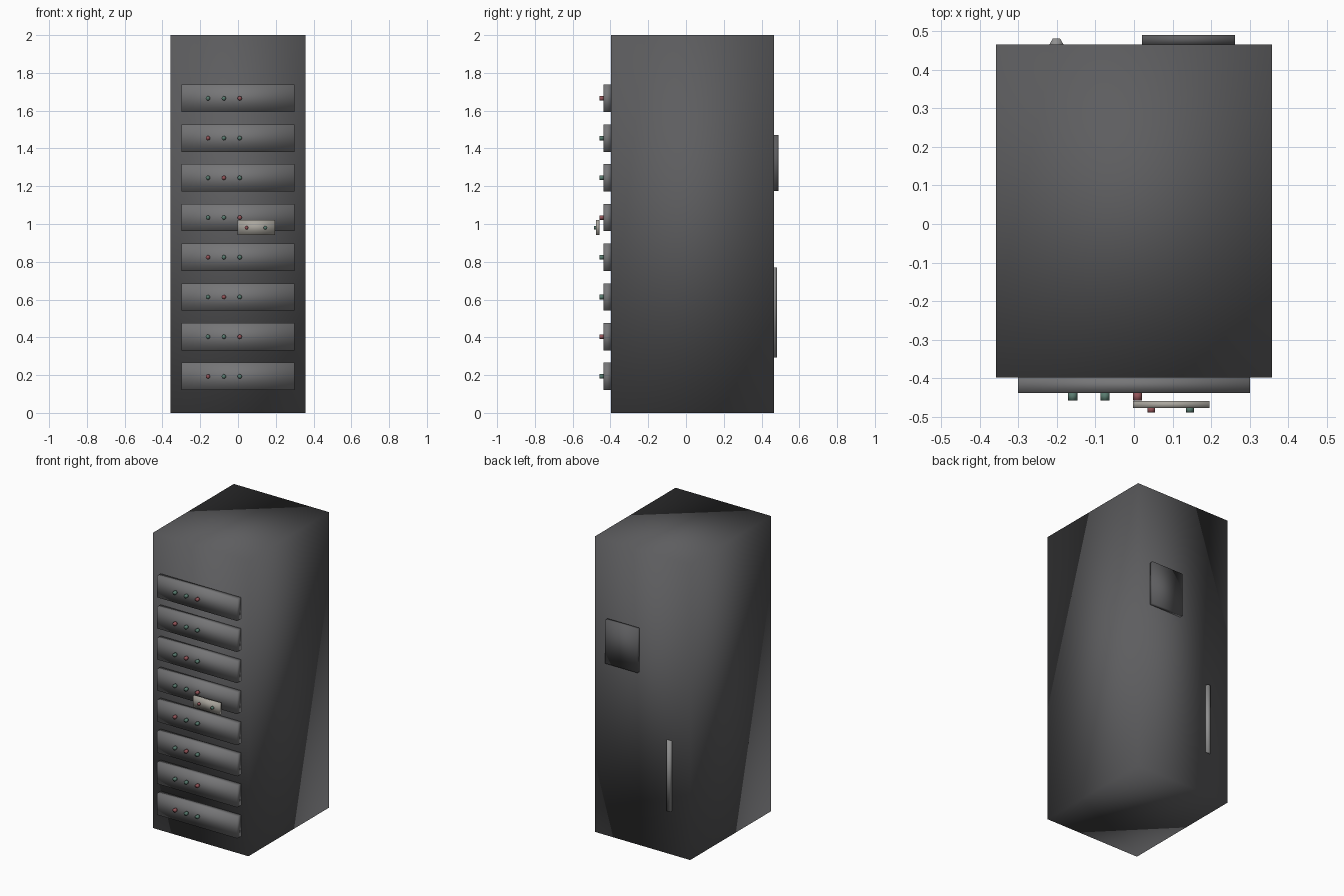
import bpy, math

if "Cube" in bpy.data.objects:
    bpy.data.objects.remove(bpy.data.objects["Cube"])


def material(name, rgb):
    m = bpy.data.materials.new(name)
    m.diffuse_color = (*rgb, 1)
    m.use_nodes = True
    m.node_tree.nodes["Principled BSDF"].inputs["Base Color"].default_value = m.diffuse_color
    return m


CABINET = material("dark_grey", (0.11, 0.11, 0.115))
PANEL = material("mid_grey", (0.18, 0.18, 0.185))
WARM = material("warm_grey", (0.40, 0.38, 0.34))
PIPE = material("pipe_grey", (0.28, 0.28, 0.28))
RED = material("red", (0.30, 0.09, 0.10))
GREEN = material("green", (0.10, 0.20, 0.16))


def finish(name, mat):
    ob = bpy.context.object
    ob.name = name
    ob.data.materials.append(mat)
    bpy.ops.object.transform_apply(location=False, rotation=True, scale=True)
    bpy.ops.object.shade_smooth()  # soft normals across the box corners
    return ob


def box(name, mat, x, y, z):
    """Box from (min, max) ranges on each axis."""
    bpy.ops.mesh.primitive_cube_add(size=1, location=[(a + b) / 2 for a, b in (x, y, z)])
    bpy.context.object.scale = [b - a for a, b in (x, y, z)]
    return finish(name, mat)


def light(name, mat, x, z, radius, y):
    """Small indicator cylinder facing the front."""
    bpy.ops.mesh.primitive_cylinder_add(
        vertices=8, radius=radius, depth=y[1] - y[0],
        location=(x, sum(y) / 2, z), rotation=(math.pi / 2, 0, 0))
    return finish(name, mat)


# Main cabinet
box("cabinet", CABINET, (-0.357, 0.357), (-0.398, 0.465), (0, 2))

# Eight rack units, each with three indicator lights (one red)
red_index = [0, 2, 1]
for i in range(8):
    z = 0.193 + 0.2103 * i
    box(f"rack_unit_{i}", PANEL, (-0.3, 0.3), (-0.438, -0.396), (z - 0.0725, z + 0.0725))
    for j in range(3):
        mat = RED if j == red_index[i % 3] else GREEN
        light(f"unit_light_{i}_{j}", mat, -0.159 + 0.084 * j, z, 0.012, (-0.457, -0.436))

# Small control module floating off the front
box("control_module", WARM, (-0.003, 0.196), (-0.477, -0.459), (0.943, 1.02))
light("module_light_red", RED, 0.045, 0.98, 0.01, (-0.488, -0.475))
light("module_light_green", GREEN, 0.145, 0.98, 0.01, (-0.488, -0.475))

# Rear vent box and vertical hexagonal conduit
box("rear_vent", CABINET, (0.021, 0.262), (0.464, 0.49), (1.175, 1.47))
bpy.ops.mesh.primitive_cylinder_add(vertices=6, radius=0.019, depth=0.476,
                                    location=(-0.201, 0.464, 0.532),
                                    rotation=(0, 0, math.pi / 6))
finish("rear_conduit", PIPE)
